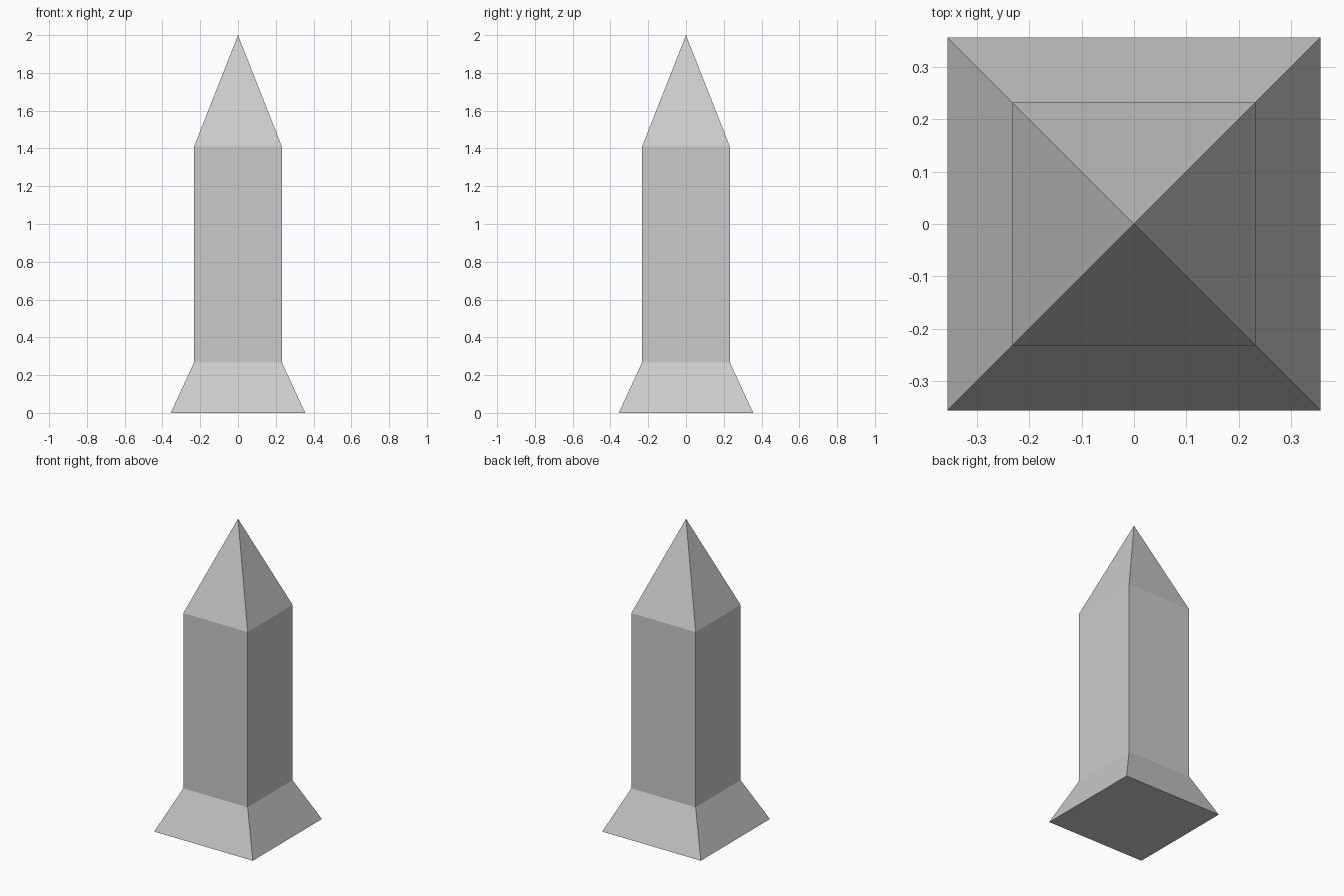
import bpy, bmesh

if "Cube" in bpy.data.objects:
    bpy.data.objects.remove(bpy.data.objects["Cube"])

# Square profile of the obelisk: (half width, height) from the ground up
PROFILE = [(0.356, 0.0), (0.232, 0.268), (0.232, 1.411)]
APEX_Z = 2.0

bm = bmesh.new()


def square_ring(half, z):
    corners = [(-1, -1), (1, -1), (1, 1), (-1, 1)]
    return [bm.verts.new((x * half, y * half, z)) for x, y in corners]


rings = [square_ring(half, z) for half, z in PROFILE]

# Underside
bm.faces.new(rings[0][::-1])

# Flared foot and straight shaft
for low, high in zip(rings, rings[1:]):
    for i in range(4):
        j = (i + 1) % 4
        bm.faces.new((low[i], low[j], high[j], high[i]))

# Pyramid tip
apex = bm.verts.new((0, 0, APEX_Z))
for i in range(4):
    bm.faces.new((rings[-1][i], rings[-1][(i + 1) % 4], apex))

bmesh.ops.recalc_face_normals(bm, faces=bm.faces)
mesh = bpy.data.meshes.new("obelisk")
bm.to_mesh(mesh)
bm.free()
bpy.context.collection.objects.link(bpy.data.objects.new("obelisk", mesh))
